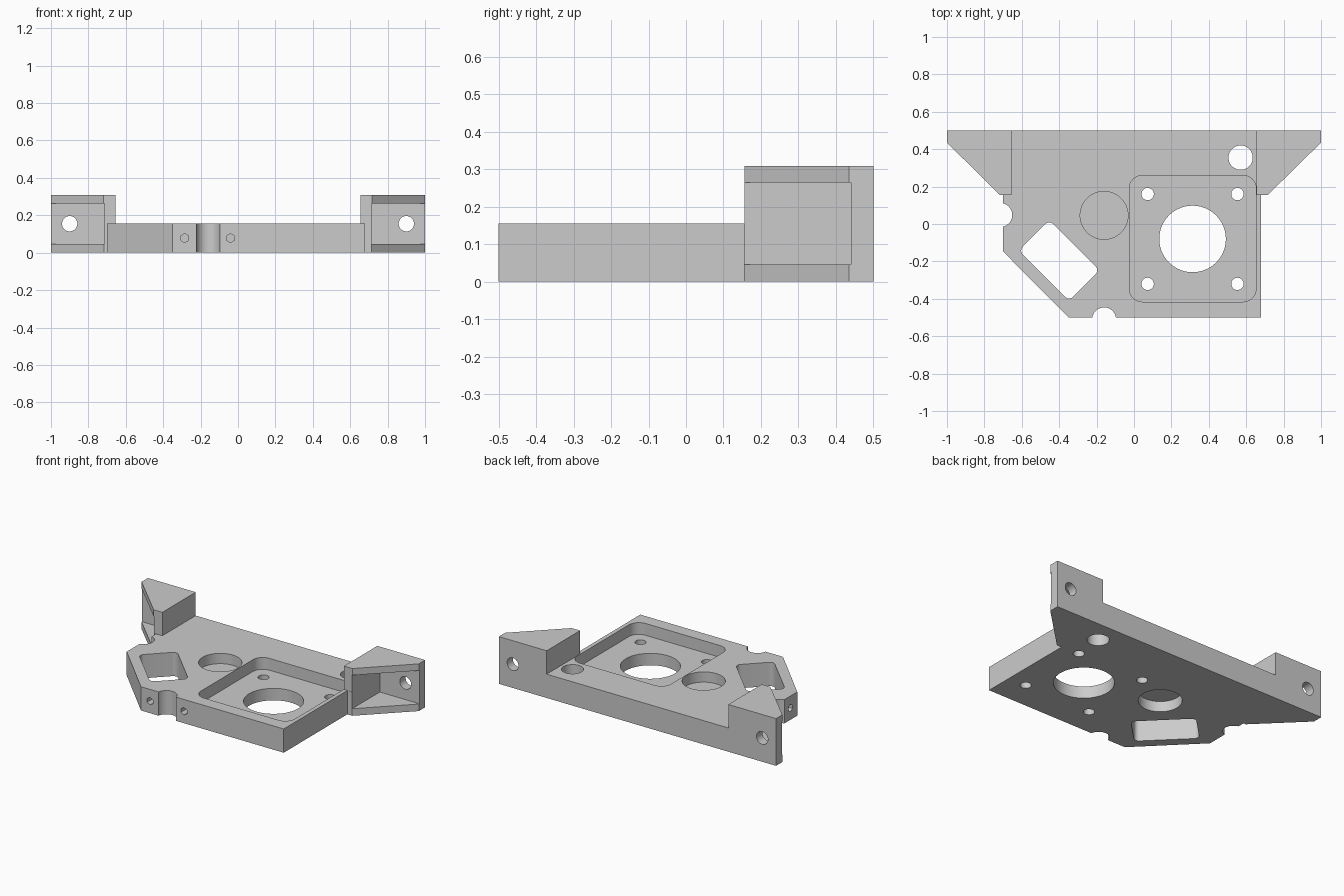
import bpy, bmesh, math
from mathutils import Matrix, Vector

if "Cube" in bpy.data.objects:
    bpy.data.objects.remove(bpy.data.objects["Cube"])

grey = bpy.data.materials.new("light_grey")
grey.diffuse_color = (0.6, 0.6, 0.6, 1)
grey.use_nodes = True
grey.node_tree.nodes["Principled BSDF"].inputs["Base Color"].default_value = grey.diffuse_color


def prism(name, pts, z0, z1):
    """Extrude a closed outline from z0 to z1."""
    bm = bmesh.new()
    face = bm.faces.new([bm.verts.new((x, y, z0)) for x, y in pts])
    ext = bmesh.ops.extrude_face_region(bm, geom=[face])
    top = [v for v in ext["geom"] if isinstance(v, bmesh.types.BMVert)]
    bmesh.ops.translate(bm, verts=top, vec=(0, 0, z1 - z0))
    bmesh.ops.recalc_face_normals(bm, faces=bm.faces)
    mesh = bpy.data.meshes.new(name)
    bm.to_mesh(mesh)
    bm.free()
    ob = bpy.data.objects.new(name, mesh)
    bpy.context.collection.objects.link(ob)
    return ob


def circle(cx, cy, r, n=48):
    return [(cx + r * math.cos(2 * math.pi * (i + 0.5) / n),
             cy + r * math.sin(2 * math.pi * (i + 0.5) / n)) for i in range(n)]


def rounded_rect(cx, cy, hx, hy, r, angle=0, n=8):
    pts = []
    for k, (sx, sy) in enumerate([(1, 1), (-1, 1), (-1, -1), (1, -1)]):
        for i in range(n + 1):
            a = math.pi / 2 * (k + i / n)
            pts.append((sx * (hx - r) + r * math.cos(a), sy * (hy - r) + r * math.sin(a)))
    c, s = math.cos(angle), math.sin(angle)
    return [(cx + x * c - y * s, cy + x * s + y * c) for x, y in pts]


def cut(pts, z0, z1, matrix=None):
    """Subtract a prism from the bracket."""
    cutter = prism("cutter", pts, z0, z1)
    cutter.hide_render = True
    if matrix:
        cutter.data.transform(matrix)
    mod = bracket.modifiers.new("cut", "BOOLEAN")
    mod.operation, mod.solver, mod.object = "DIFFERENCE", "EXACT", cutter
    bpy.context.view_layer.objects.active = bracket
    bpy.ops.object.modifier_apply(modifier=mod.name)
    bpy.data.objects.remove(cutter)


def drill(origin, direction, r, depth, n=48):
    """Drill a round hole starting just outside a face."""
    rot = Vector(direction).to_track_quat("Z", "Y").to_matrix().to_4x4()
    cut(circle(0, 0, r, n), -0.05, depth, Matrix.Translation(origin) @ rot)


# Full silhouette, as tall as the corner ears
bracket = prism("mounting_bracket", [
    (-1, 0.5), (-1, 0.435), (-0.717, 0.155), (-0.7, 0.155), (-0.7, -0.147),
    (-0.35, -0.5), (0.68, -0.5), (0.68, 0.155), (0.715, 0.155), (1, 0.435), (1, 0.5)], 0, 0.308)
bracket.data.materials.append(grey)

# Lower the plate between and in front of the ears
cut([(-2, -1), (2, -1), (2, 0.156), (0.655, 0.156), (0.655, 1),
     (-0.655, 1), (-0.655, 0.156), (-2, 0.156)], 0.155, 0.6)

# Ear pockets open to the slanted side, and bolt holes through the back walls
for s in (-1, 1):
    cut([(s * 0.715, 0.05), (s * 1.2, 0.05), (s * 1.2, 0.44), (s * 0.715, 0.44)], 0.046, 0.264)
    drill((s * 0.9, 0.5, 0.155), (0, -1, 0), 0.041, 0.15)

# Square motor recess with its centre opening and four screw holes
cut(rounded_rect(0.314, -0.078, 0.339, 0.338, 0.07), 0.078, 0.25)
cut(circle(0.313, -0.08, 0.178, 64), -0.1, 0.5)
for x in (0.073, 0.553):
    for y in (-0.32, 0.16):
        cut(circle(x, y, 0.033, 32), -0.1, 0.12)

# Round blind recesses above and below a thin web
cut(circle(-0.16, 0.046, 0.128, 64), 0.088, 0.3)
cut(circle(-0.16, 0.046, 0.128, 64), -0.1, 0.068)

# Rear through hole, slanted window and edge notches
cut(circle(0.57, 0.355, 0.065), -0.1, 0.5)
cut(rounded_rect(-0.4, -0.195, 0.19, 0.115, 0.03, -math.pi / 4), -0.1, 0.5)
cut(circle(-0.16, -0.51, 0.064), -0.1, 0.5)
cut(circle(-0.715, 0.048, 0.064), -0.1, 0.5)

# Small screw holes beside the notches
for x in (-0.285, -0.04):
    drill((x, -0.5, 0.078), (0, 1, 0), 0.024, 0.08, 6)
drill((-0.7, -0.075, 0.078), (1, 0, 0), 0.024, 0.08, 6)

# Smooth the round walls, keep edges sharp
bpy.ops.object.select_all(action="DESELECT")
bracket.select_set(True)
bpy.context.view_layer.objects.active = bracket
bpy.ops.object.shade_smooth_by_angle(angle=math.radians(30))
